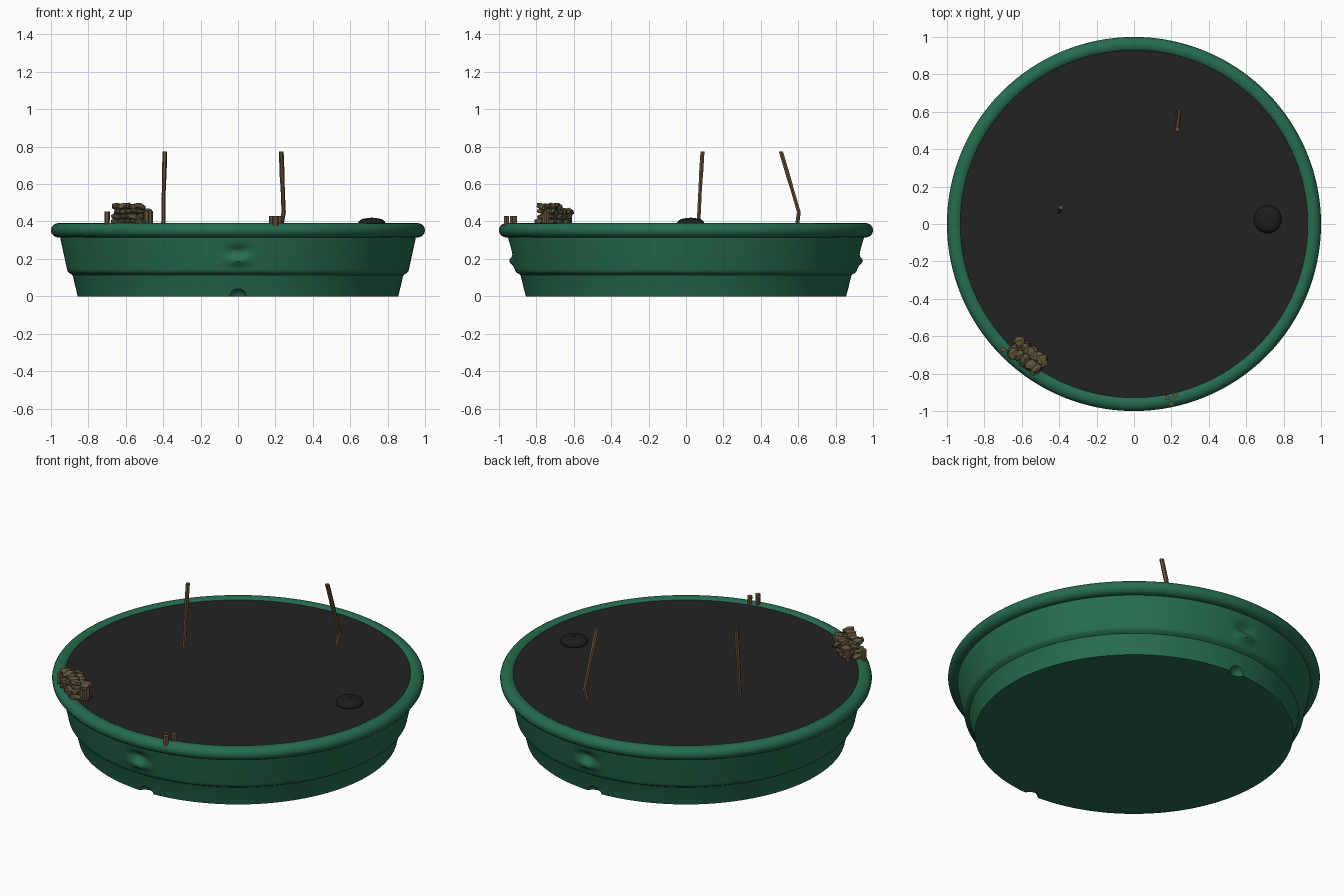
import bpy, bmesh, math, random
from mathutils import Vector, Matrix

if "Cube" in bpy.data.objects:
    bpy.data.objects.remove(bpy.data.objects["Cube"])

random.seed(4)


def material(name, rgb):
    m = bpy.data.materials.new(name)
    m.diffuse_color = (*rgb, 1)
    m.use_nodes = True
    m.node_tree.nodes["Principled BSDF"].inputs["Base Color"].default_value = m.diffuse_color
    return m


GREEN = material("tub green", (0.019, 0.15, 0.078))
WATER = material("dark water", (0.016, 0.016, 0.016))
BLACK = material("float black", (0.012, 0.012, 0.012))
WOOD = material("twig brown", (0.15, 0.085, 0.045))
STONE = material("olive stone", (0.115, 0.092, 0.045))


def finish(name, bm, mat, angle=None):
    bmesh.ops.recalc_face_normals(bm, faces=bm.faces)
    me = bpy.data.meshes.new(name)
    bm.to_mesh(me)
    bm.free()
    me.materials.append(mat)
    ob = bpy.data.objects.new(name, me)
    bpy.context.collection.objects.link(ob)
    if angle:
        smooth(ob, angle)
    return ob


def smooth(ob, angle):
    bpy.ops.object.select_all(action='DESELECT')
    ob.select_set(True)
    bpy.context.view_layer.objects.active = ob
    bpy.ops.object.shade_smooth_by_angle(angle=math.radians(angle))


def lathe(profile, n, center=(0, 0), warp=None, closed=False):
    """Spin an (r, z) profile around a vertical axis, capping open ends."""
    bm = bmesh.new()
    rings = []
    for r, z in profile:
        ring = []
        for i in range(n):
            a = math.tau * i / n
            rr = r + (warp(a, z) if warp else 0)
            ring.append(bm.verts.new((center[0] + rr * math.cos(a),
                                      center[1] + rr * math.sin(a), z)))
        rings.append(ring)
    pairs = list(zip(rings, rings[1:])) + ([(rings[-1], rings[0])] if closed else [])
    for a, b in pairs:
        for i in range(n):
            j = (i + 1) % n
            bm.faces.new((a[i], a[j], b[j], b[i]))
    if not closed:
        bm.faces.new(rings[0])
        bm.faces.new(rings[-1])
    return bm


# Tub wall: stepped taper with a hand grip pressed into front and back
def grip(a, z):
    s = math.cos(a) * 0.93
    side = math.exp(-(s / 0.05) ** 4)
    if z < 0.13:
        return 0
    return side * (0.022 * math.exp(-((z - 0.188) / 0.022) ** 2)
                   - 0.022 * math.exp(-((z - 0.243) / 0.025) ** 2))


wall = [(0.857, 0), (0.882, 0.105), (0.886, 0.115), (0.906, 0.127), (0.912, 0.135)]
wall += [(0.912 + 0.038 * t / 14, 0.135 + 0.175 * t / 14) for t in range(1, 15)]
wall += [(0.952, 0.345)]
tub = finish("tub_wall", lathe(wall, 192, warp=grip), GREEN)

# Rounded notches cut in the bottom edge
for name, y in (("front_notch_cutter", -0.875), ("back_notch_cutter", 0.875)):
    bm = bmesh.new()
    bmesh.ops.create_uvsphere(bm, u_segments=24, v_segments=16, radius=0.05)
    bmesh.ops.translate(bm, verts=bm.verts, vec=(0, y, -0.009))
    cutter = finish(name, bm, GREEN)
    cutter.hide_render = True
    cutter.hide_set(True)
    mod = tub.modifiers.new(name, 'BOOLEAN')
    mod.operation, mod.solver, mod.object = 'DIFFERENCE', 'EXACT', cutter
smooth(tub, 30)

# Rolled rim
rim = [(0.958 + 0.042 * math.cos(math.tau * i / 16),
        0.353 + 0.039 * math.sin(math.tau * i / 16)) for i in range(16)]
finish("rolled_rim", lathe(rim, 128, closed=True), GREEN, 50)

# Water surface
finish("water_surface", lathe([(0.945, 0.37), (0.945, 0.381)], 128), WATER)

# Domed float with a small button on top
dome = [(0.055, 0.37), (0.072, 0.382), (0.074, 0.39), (0.068, 0.402),
        (0.054, 0.412), (0.034, 0.417), (0.012, 0.418)]
finish("float_dome", lathe(dome, 32, (0.715, 0.025)), BLACK, 60)
finish("float_button", lathe([(0.008, 0.415), (0.007, 0.421)], 12, (0.715, 0.025)), BLACK)


def twig(name, points, r, steps=7):
    """Six-sided bent stick with slightly knobbly girth."""
    bm = bmesh.new()
    path = []
    for a, b in zip(points, points[1:]):
        a, b = Vector(a), Vector(b)
        k = max(1, round((b - a).length * steps / 0.35))
        path += [a.lerp(b, t / k) for t in range(k)]
    path.append(Vector(points[-1]))
    rings = []
    for p in path:
        rr = r * random.uniform(0.9, 1.12)
        rings.append([bm.verts.new(p + Vector((rr * math.cos(i * math.pi / 3),
                                               rr * math.sin(i * math.pi / 3), 0)))
                      for i in range(6)])
    for a, b in zip(rings, rings[1:]):
        for i in range(6):
            j = (i + 1) % 6
            bm.faces.new((a[i], a[j], b[j], b[i]))
    bm.faces.new(rings[0])
    bm.faces.new(rings[-1])
    return finish(name, bm, WOOD)


# Two tall reeds standing in the water
twig("left_reed", [(-0.4, 0.066, 0.37), (-0.397, 0.075, 0.56), (-0.391, 0.088, 0.775)], 0.0115)
twig("back_reed", [(0.23, 0.592, 0.37), (0.244, 0.603, 0.45), (0.231, 0.507, 0.775)], 0.012)

# Short stumps on the front rim and around the stone pile
stumps = [(0.178, -0.93, 0.43), (0.222, -0.915, 0.43), (0.2, -0.96, 0.43),
          (-0.7, -0.67, 0.452), (-0.63, -0.62, 0.45), (-0.47, -0.745, 0.455)]
for i, (x, y, top) in enumerate(stumps):
    twig(f"stump_{i + 1}", [(x, y, 0.365), (x, y, top)], 0.014)

# Stone pile: stacked irregular slabs following the rim
bm = bmesh.new()
turn = Matrix.Rotation(math.radians(-38), 4, 'Z')
for layer in range(4):
    for col in range(5):
        for row in range(2):
            u = (col - 2) * 0.038 + random.uniform(-0.01, 0.01)
            v = (row - 0.5) * 0.055 + random.uniform(-0.012, 0.012)
            z = 0.397 + layer * 0.028 - (0.03 if row and layer == 3 else 0)
            size = (random.uniform(0.024, 0.034), random.uniform(0.03, 0.042),
                    random.uniform(0.015, 0.02))
            m = (Matrix.Translation((-0.57, -0.705, z)) @ turn
                 @ Matrix.Translation((u, v, 0))
                 @ Matrix.Rotation(random.uniform(-0.6, 0.6), 4, 'Z')
                 @ Matrix.Rotation(random.uniform(-0.3, 0.3), 4, 'X')
                 @ Matrix.Diagonal((*size, 1)))
            made = bmesh.ops.create_icosphere(bm, subdivisions=1, radius=1, matrix=m)
            for vert in made["verts"]:
                vert.co += Vector([random.uniform(-0.004, 0.004) for _ in range(3)])
finish("stone_pile", bm, STONE)

# Small upright stones beside the pile
for i, (x, y, top) in enumerate([(-0.615, -0.635, 0.47), (-0.49, -0.755, 0.46)]):
    twig(f"side_stone_{i + 1}", [(x, y, 0.37), (x, y, top)], 0.016).data.materials[0] = STONE
